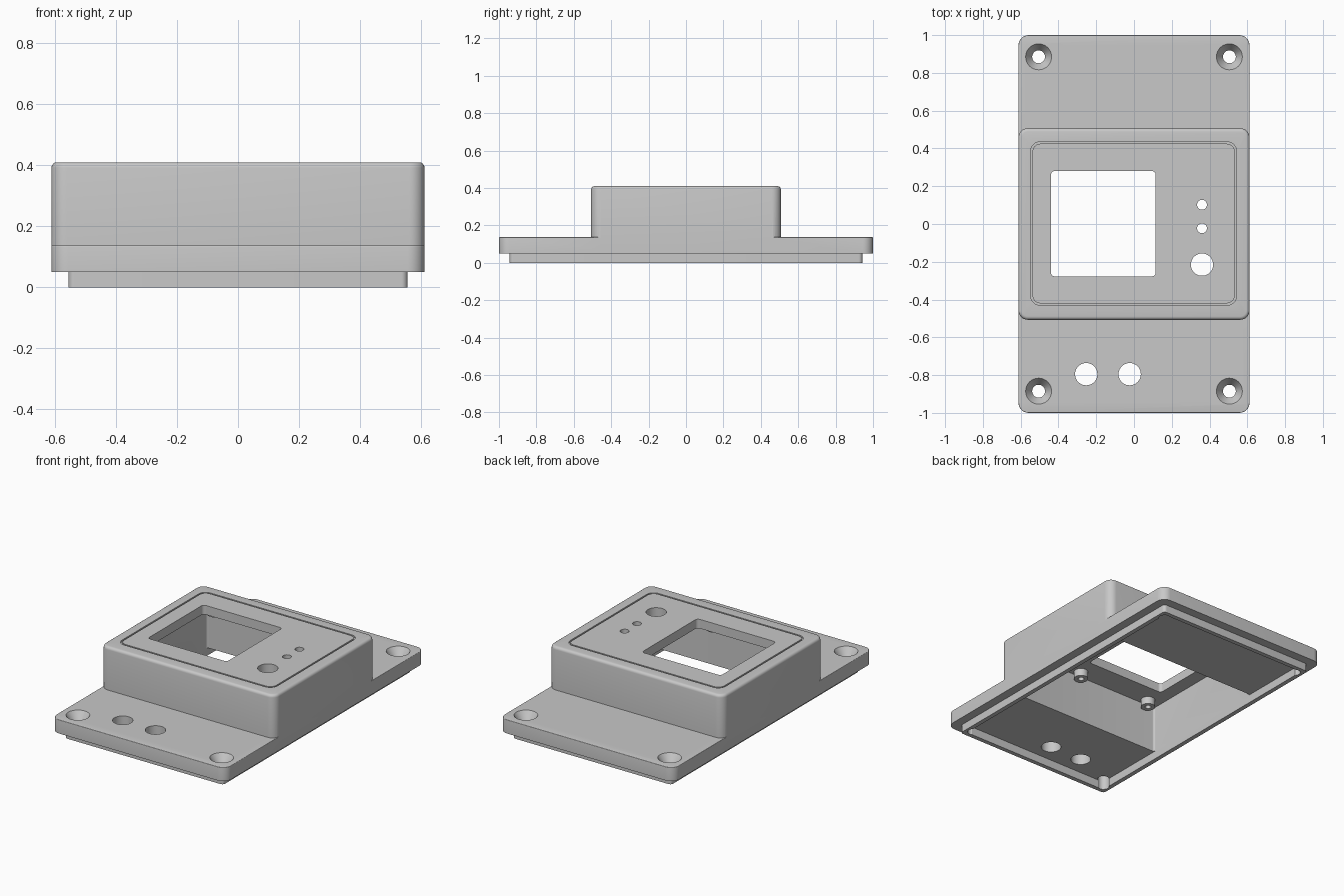
import bpy, bmesh, math

if "Cube" in bpy.data.objects:
    bpy.data.objects.remove(bpy.data.objects["Cube"])

grey = bpy.data.materials.new("mid_grey_plastic")
grey.use_nodes = True
grey.diffuse_color = (0.58, 0.58, 0.58, 1)
grey.node_tree.nodes["Principled BSDF"].inputs["Base Color"].default_value = (0.58, 0.58, 0.58, 1)


def finish(bm, name):
    bmesh.ops.recalc_face_normals(bm, faces=bm.faces)
    mesh = bpy.data.meshes.new(name)
    bm.to_mesh(mesh)
    bm.free()
    mesh.materials.append(grey)
    obj = bpy.data.objects.new(name, mesh)
    bpy.context.collection.objects.link(obj)
    return obj


def slab(name, x0, x1, y0, y1, z0, z1, radius, fillet=0, steps=8):
    """Rounded rectangle plate with an optional fillet on its top rim."""
    bm = bmesh.new()
    corners = [(x1, y1, -1, -1), (x0, y1, 1, -1), (x0, y0, 1, 1), (x1, y0, -1, 1)]
    ring = []
    for quarter, (x, y, sx, sy) in enumerate(corners):
        for i in range(steps + 1):
            a = math.pi / 2 * (quarter + i / steps)
            ring.append(bm.verts.new((x + sx * radius + radius * math.cos(a),
                                      y + sy * radius + radius * math.sin(a), z0)))
    base = bm.faces.new(ring)
    top = bmesh.ops.extrude_face_region(bm, geom=[base])["geom"]
    bmesh.ops.translate(bm, vec=(0, 0, z1 - z0),
                        verts=[v for v in top if isinstance(v, bmesh.types.BMVert)])
    if fillet:
        rim = [e for e in bm.edges if all(abs(v.co.z - z1) < 1e-5 for v in e.verts)]
        bmesh.ops.bevel(bm, geom=rim, offset=fillet, segments=4, profile=0.5, affect='EDGES')
    return finish(bm, name)


def peg(name, x, y, z0, z1, r0, r1=None):
    """Round peg or cone running from z0 to z1."""
    bm = bmesh.new()
    bmesh.ops.create_cone(bm, cap_ends=True, segments=40, radius1=r0,
                          radius2=r0 if r1 is None else r1, depth=z1 - z0)
    bmesh.ops.translate(bm, vec=(x, y, (z0 + z1) / 2), verts=bm.verts)
    return finish(bm, name)


def combine(target, tool, operation='DIFFERENCE'):
    mod = target.modifiers.new("combine", 'BOOLEAN')
    mod.operation, mod.solver, mod.object = operation, 'EXACT', tool
    bpy.context.view_layer.update()
    graph = bpy.context.evaluated_depsgraph_get()
    mesh = bpy.data.meshes.new_from_object(target.evaluated_get(graph))
    target.modifiers.clear()
    target.data = mesh
    bpy.data.objects.remove(tool)


# Outer shell: flange, raised housing and fitting lip
cover = slab("enclosure_cover", -0.612, 0.612, -1, 1, 0.05, 0.137, 0.055, 0.004)
combine(cover, slab("housing", -0.612, 0.612, -0.507, 0.507, 0.07, 0.41, 0.05, 0.018), 'UNION')
combine(cover, slab("lip", -0.556, 0.556, -0.943, 0.943, 0, 0.07, 0.02), 'UNION')

# Hollow inside
combine(cover, slab("low_cavity", -0.528, 0.528, -0.915, 0.915, -0.1, 0.052, 0.012))
combine(cover, slab("high_cavity", -0.528, 0.528, -0.443, 0.443, -0.05, 0.352, 0.012))

# Screw bosses for the display, hanging from the ceiling
for x in (-0.44, 0.08):
    for y in (-0.395, 0.395):
        combine(cover, peg("boss", x, y, 0.305, 0.37, 0.043), 'UNION')
        combine(cover, peg("boss_hole", x, y, 0.2, 0.36, 0.018))

# Display window
combine(cover, slab("window", -0.44, 0.115, -0.277, 0.28, 0.2, 0.6, 0.02))

# Button, indicator and cable holes
for x, y, r in ((0.36, 0.102, 0.026), (0.36, -0.023, 0.026), (0.36, -0.215, 0.059),
                (-0.253, -0.795, 0.059), (-0.023, -0.795, 0.059)):
    combine(cover, peg("hole", x, y, -0.2, 0.6, r))

# Countersunk corner screw holes
for x in (-0.505, 0.505):
    for y in (-0.885, 0.885):
        combine(cover, peg("screw_hole", x, y, -0.2, 0.3, 0.034))
        combine(cover, peg("countersink", x, y, 0.085, 0.145, 0.034, 0.074))

# Thin groove framing the top panel
groove = slab("groove", -0.547, 0.543, -0.43, 0.435, 0.4, 0.45, 0.05)
combine(groove, slab("groove_core", -0.537, 0.533, -0.42, 0.425, 0.3, 0.5, 0.042))
combine(cover, groove)

# Smooth shading with sharp edges kept
bpy.ops.object.select_all(action='DESELECT')
cover.select_set(True)
bpy.context.view_layer.objects.active = cover
bpy.ops.object.shade_smooth_by_angle(angle=math.radians(30))
